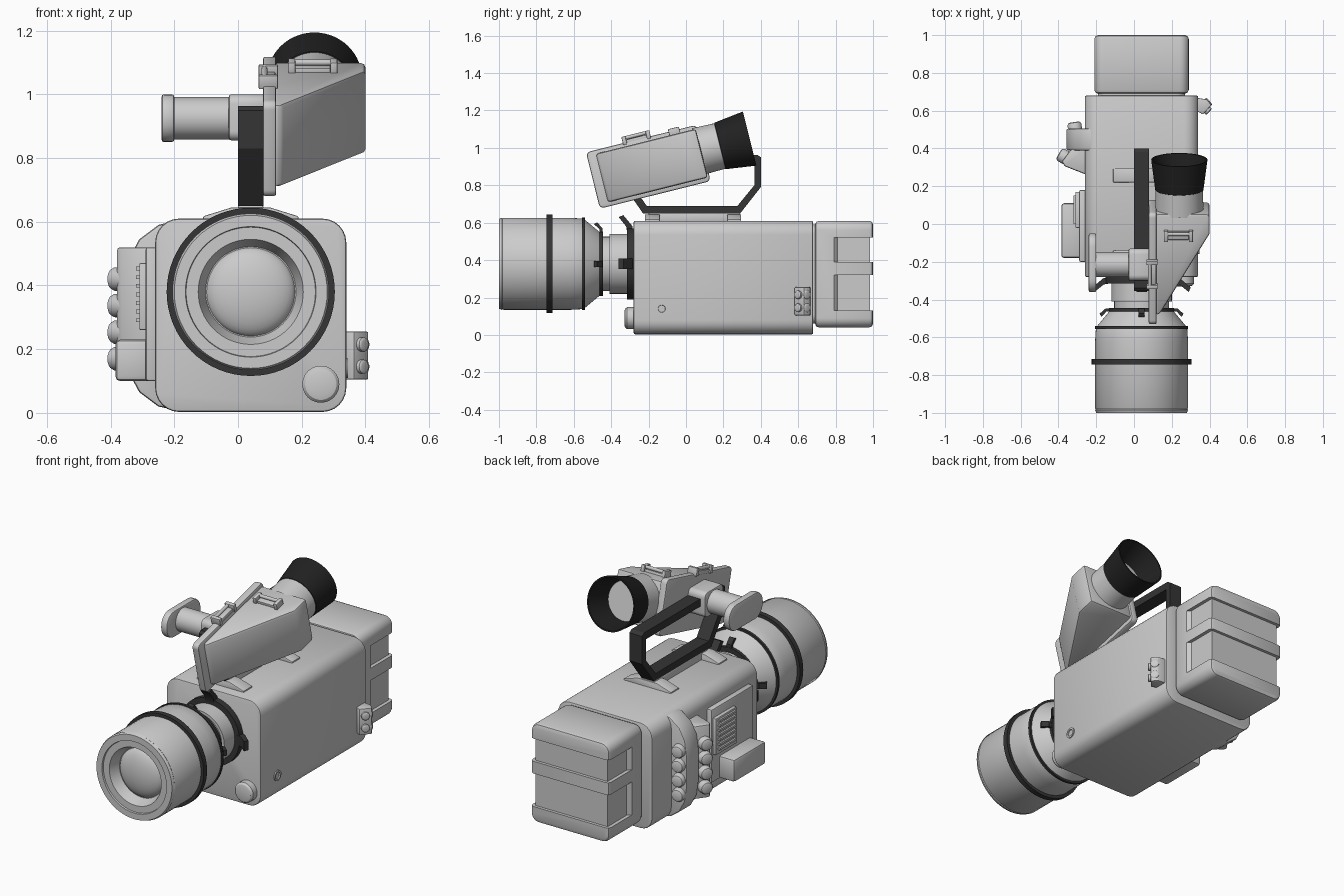
import bpy, bmesh, math
from mathutils import Matrix, Vector

if "Cube" in bpy.data.objects:
    bpy.data.objects.remove(bpy.data.objects["Cube"])


def material(name, v):
    m = bpy.data.materials.new(name)
    m.diffuse_color = (v, v, v, 1)
    m.use_nodes = True
    m.node_tree.nodes["Principled BSDF"].inputs["Base Color"].default_value = m.diffuse_color
    return m


DARK = material("dark_rubber", 0.035)
BLACK = material("black_rubber", 0.015)


def finish(name, bm, mat=None, mtx=None):
    bmesh.ops.remove_doubles(bm, verts=bm.verts, dist=1e-5)
    bmesh.ops.recalc_face_normals(bm, faces=bm.faces)
    me = bpy.data.meshes.new(name)
    bm.to_mesh(me)
    bm.free()
    ob = bpy.data.objects.new(name, me)
    bpy.context.collection.objects.link(ob)
    if mtx:
        ob.matrix_world = mtx
    if mat:
        me.materials.append(mat)
    return ob


def prism(name, pts, axis, a, b, bevel=0.0, mat=None, mtx=None, segs=2):
    """Extrude a 2D outline along an axis: x (y,z), y (x,z) or z (x,y)."""
    bm = bmesh.new()
    verts = []
    for p in pts:
        co = list(p)
        co.insert("xyz".index(axis), a)
        verts.append(bm.verts.new(co))
    f = bm.faces.new(verts)
    ext = bmesh.ops.extrude_face_region(bm, geom=[f])["geom"]
    off = Vector([b - a if c == axis else 0 for c in "xyz"])
    bmesh.ops.translate(bm, verts=[g for g in ext if isinstance(g, bmesh.types.BMVert)], vec=off)
    bmesh.ops.recalc_face_normals(bm, faces=bm.faces)
    if bevel:
        es = [e for e in bm.edges if e.calc_face_angle(0) > 0.6]
        bmesh.ops.bevel(bm, geom=es, offset=bevel, segments=segs, affect='EDGES', profile=0.5)
    return finish(name, bm, mat, mtx)


def rrect(x0, x1, y0, y1, r, n=6):
    out = []
    for cx, cy, s in ((x1 - r, y1 - r, 0), (x0 + r, y1 - r, 1), (x0 + r, y0 + r, 2), (x1 - r, y0 + r, 3)):
        for i in range(n + 1):
            t = (s + i / n) * math.pi / 2
            out.append((cx + r * math.cos(t), cy + r * math.sin(t)))
    return out


def box(name, x, y, z, bevel=0.0, mat=None, mtx=None):
    return prism(name, [(x[0], y[0]), (x[1], y[0]), (x[1], y[1]), (x[0], y[1])], 'z', *z, bevel, mat, mtx)


def lathe(name, prof, mtx, mat=None, n=56, loop=False):
    """Spin (distance, radius) points round the local y axis."""
    bm = bmesh.new()
    rings = [[bm.verts.new((r * math.cos(k * math.tau / n), t, r * math.sin(k * math.tau / n)))
              for k in range(n)] for t, r in prof]
    pairs = list(zip(rings, rings[1:])) + ([(rings[-1], rings[0])] if loop else [])
    for p, q in pairs:
        for k in range(n):
            bm.faces.new((p[k], p[k - 1], q[k - 1], q[k]))
    return finish(name, bm, mat, mtx)


def knob(name, c, d, r, h, mtx=Matrix(), n=28):
    m = mtx @ Matrix.Translation(c) @ Vector(d).to_track_quat('Y', 'Z').to_matrix().to_4x4()
    return lathe(name, [(0, 0), (0, r), (h * .75, r), (h * .93, r * .85), (h, r * .6), (h, 0)], m, n=n)


# Main body and rear seam
prism("camera_body", rrect(-.26, .34, .003, .61, .075), 'y', -.28, .68, .008)
prism("rear_seam", rrect(-.19, .27, .06, .59, .05), 'y', .67, .70)

# Battery with two recessed bands wrapping sides and back
battery = prism("battery", rrect(-.21, .29, .04, .61, .05), 'y', .69, 1.0, .02)
for i, (z0, z1) in enumerate(((.13, .32), (.39, .52))):
    u = [(-.3, .79), (-.21, .79), (-.19, .81), (-.19, .983), (.27, .983), (.27, .81),
         (.29, .79), (.4, .79), (.4, 1.1), (-.3, 1.1)]
    cut = prism(f"battery_cutter_{i}", u, 'z', z0, z1)
    cut.hide_render = True
    cut.hide_set(True)
    mod = battery.modifiers.new("recess", 'BOOLEAN')
    mod.operation, mod.object, mod.solver = 'DIFFERENCE', cut, 'EXACT'

# Lens
LX, LZ = .04, .38
LENS = Matrix.Translation((LX, 0, LZ))
lathe("lens_barrel", [(-.27, .16), (-.41, .16), (-.41, .145), (-.45, .145), (-.45, .16), (-.54, .235),
                      (-.555, .242), (-.62, .246), (-.975, .246), (-.98, .243), (-.985, .246), (-1, .24),
                      (-1, .205), (-.99, .203), (-.99, .165), (-.93, .142), (-.93, 0)], LENS, n=64)
lathe("front_glass", [(-.92 - .055 * math.sin(t), .141 * math.cos(t))
                      for t in [i * math.pi / 16 for i in range(9)]], LENS)
for nm, y0, y1, r, ri in (("focus_ring", -.745, -.715, .264, .24), ("zoom_ring", -.555, -.54, .247, .22),
                          ("iris_ring", -.462, -.445, .172, .14), ("mount_ring", -.315, -.278, .19, .15)):
    lathe(nm, [(y0, ri), (y0, r), (y1, r), (y1, ri)], LENS, DARK, 64, True)
for k in range(3):
    spin = LENS @ Matrix.Rotation(-k * math.pi / 2, 4, 'Y')
    prism(f"mount_tab_{k}", [(.17, -.285), (.2, -.285), (.26, -.335), (.25, -.36), (.2, -.32), (.17, -.315)],
          'z', -.028, .028, mat=DARK, mtx=spin)
    prism(f"iris_tab_{k}", [(.15, -.447), (.19, -.447), (.222, -.475), (.212, -.492), (.185, -.462), (.15, -.462)],
          'z', -.016, .016, mat=DARK, mtx=spin)

# Front knob and side socket
knob("front_knob", (.26, -.275, .09), (0, -1, 0), .058, .055, n=40)
lathe("side_socket", [(.335, .018), (.346, .02), (.346, .03), (.335, .03)],
      Matrix.Translation((0, -.13, .14)) @ Matrix.Rotation(-math.pi / 2, 4, 'Z'), n=28, loop=True)

# Angled connector on the right rear
prism("rear_connector", [(.33, .60), (.365, .58), (.41, .63), (.385, .66), (.33, .668)], 'z', .105, .255, .004)
for z in (.145, .215):
    knob("connector_button", (.385, .638, z), (.75, .66, 0), .024, .02)
    knob("connector_side_button", (.385, .605, z), (.75, -.66, 0), .022, .018)

# Left side: panel, grille, box, and two ridges of knobs
box("left_panel", (-.29, -.25), (-.2, .18), (.1, .52), .008)
box("grille_panel", (-.31, -.25), (-.02, .17), (.26, .47), .005)
for i in range(7):
    z = .285 + i * .027
    box("grille_slat", (-.32, -.3), (.0, .15), (z, z + .012))
box("left_box", (-.385, -.27), (-.18, .11), (.1, .23), .015)
prism("inner_ridge", [(-.25, .26), (-.365, .305), (-.383, .33), (-.335, .395), (-.25, .41)], 'z', .1, .52, .01)
prism("outer_ridge", [(-.18, .005), (-.25, .02), (-.31, .065), (-.345, .13), (-.358, .22), (-.358, .39),
                      (-.345, .48), (-.31, .545), (-.25, .59), (-.18, .608)], 'y', .39, .505, .01)
for z in (.17, .253, .337, .42):
    knob("inner_knob", (-.35, .345, z), (-.86, .5, 0), .037, .055)
    knob("outer_knob", (-.31, .49, z), (-.15, .98, 0), .037, .05)

# Carrying handle: closed bent bar on a shoe with two spread feet
outer = [(.40, .95), (.38, .963), (-.34, .963), (-.355, .95), (-.355, .83), (-.23, .65), (.29, .65), (.40, .79)]
inner = [(.365, .92), (.365, .92), (-.315, .92), (-.315, .92), (-.315, .84), (-.21, .69), (.275, .69), (.365, .80)]
bm = bmesh.new()
loops = [[bm.verts.new((x, *p)) for p in ps] for x, ps in ((0, outer), (.08, outer), (.08, inner), (0, inner))]
for i in range(4):
    a, b = loops[i], loops[(i + 1) % 4]
    for k in range(8):
        bm.faces.new((a[k], a[k - 1], b[k - 1], b[k]))
finish("carry_handle", bm, DARK)
box("handle_shoe", (0, .08), (-.2, .29), (.6, .652), .006)
for y0, y1 in ((-.22, -.14), (.22, .295)):
    prism("handle_foot", [(-.11, .6), (-.11, .617), (-.02, .645), (.1, .645), (.19, .617), (.19, .6)], 'y', y0, y1, .004)

# Microphone arm on the left of the handle
prism("arm_end_plate", rrect(-.36, -.05, .85, 1.0, .07), 'x', -.24, -.2, .008)
lathe("arm_tube", [(0, .066), (.22, .066)],
      Matrix.Translation((-.21, -.215, .925)) @ Matrix.Rotation(-math.pi / 2, 4, 'Z'))
prism("arm_joint", rrect(-.3, -.13, .855, 1.0, .03), 'x', -.03, .085, .01)

# Tilted viewfinder: side plate, wedge housing, barrel and eyecup
VF = Matrix.Translation((0, -.46, .675)) @ Matrix.Rotation(math.radians(14), 4, 'X')
prism("viewfinder_plate", rrect(0, .61, 0, .31, .025), 'x', .078, .12, .008, mtx=VF)
prism("viewfinder_housing", [(.11, .05), (.135, .05), (.40, .49), (.40, .6), (.11, .6)], 'z', .022, .29, .014, mtx=VF)
EYE = VF @ Matrix.Translation((.24, 0, .17))
lathe("viewfinder_barrel", [(.58, .128), (.705, .125), (.73, .108), (.73, 0)], EYE)
lathe("eyecup", [(.70, .119), (.705, .128), (.867, .149), (.867, .141), (.72, .108)], EYE, BLACK, loop=True)

# Hinge clips on top of the viewfinder
CLIPS = (VF @ Matrix.Translation((.235, .485, .29)),
         VF @ Matrix.Translation((.095, .28, .31)) @ Matrix.Rotation(math.pi / 2, 4, 'Z'))
for m in CLIPS:
    box("clip_base", (-.055, .055), (-.022, .022), (-.01, .014), .003, mtx=m)
    for s in (-1, 1):
        box("clip_lug", (s * .066 - .011, s * .066 + .011), (-.03, .03), (-.01, .034), .004, mtx=m)
    knob("clip_pin", (-.075, .012, .024), (1, 0, 0), .01, .15, m, 12)

# Smooth rounded surfaces while keeping edges sharp
bpy.ops.object.select_all(action='DESELECT')
for ob in bpy.context.scene.objects:
    if not ob.hide_render:
        ob.select_set(True)
        bpy.context.view_layer.objects.active = ob
bpy.ops.object.shade_smooth_by_angle(angle=math.radians(32))
